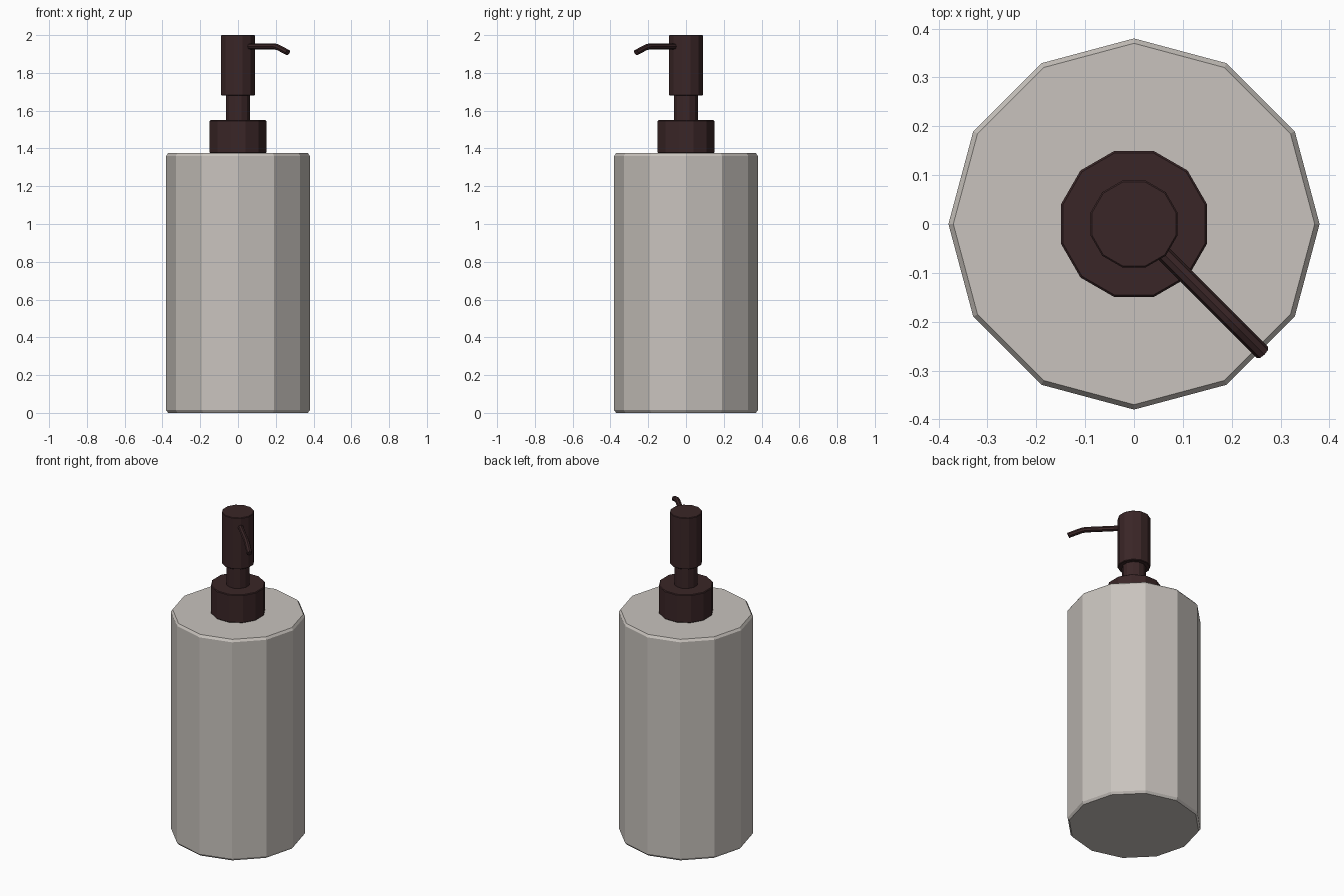
import bpy, bmesh, math
from mathutils import Vector

if "Cube" in bpy.data.objects:
    bpy.data.objects.remove(bpy.data.objects["Cube"])


def material(name, rgb):
    m = bpy.data.materials.new(name)
    m.diffuse_color = (*rgb, 1)
    m.use_nodes = True
    m.node_tree.nodes["Principled BSDF"].inputs["Base Color"].default_value = m.diffuse_color
    return m


STONE = material("warm grey ceramic", (0.58, 0.545, 0.51))
BRONZE = material("dark bronze", (0.042, 0.019, 0.020))


def finish(name, bm, mat):
    bmesh.ops.recalc_face_normals(bm, faces=bm.faces)
    me = bpy.data.meshes.new(name)
    bm.to_mesh(me)
    bm.free()
    me.materials.append(mat)
    ob = bpy.data.objects.new(name, me)
    bpy.context.collection.objects.link(ob)


def skin(bm, rings):
    # Join rings of points with quads and cap both ends
    vs = [[bm.verts.new(p) for p in r] for r in rings]
    n = len(vs[0])
    for a, b in zip(vs, vs[1:]):
        for i in range(n):
            j = (i + 1) % n
            bm.faces.new((a[i], a[j], b[j], b[i]))
    bm.faces.new(vs[0][::-1])
    bm.faces.new(vs[-1])


def prism(name, profile, mat, phase=0, n=12):
    bm = bmesh.new()
    ang = [phase + 2 * math.pi * i / n for i in range(n)]
    skin(bm, [[(r * math.cos(a), r * math.sin(a), z) for a in ang] for r, z in profile])
    finish(name, bm, mat)


def chamfered(r, z0, z1, c):
    return [(r - c, z0), (r, z0 + c), (r, z1 - c), (r - c, z1)]


# Bottle with chamfered rims
prism("bottle", [(0.37, 0), (0.38, 0.014), (0.38, 1.361), (0.37, 1.375)], STONE)

# Pump stack: flats face the axes
H = math.radians(15)
prism("collar", chamfered(0.155, 1.375, 1.55, 0.004), BRONZE, H)
prism("pump_neck", [(0.067, 1.54), (0.067, 1.69)], BRONZE, H)
prism("pump_head", chamfered(0.092, 1.68, 2.0, 0.003), BRONZE, H)

# Bent spout pointing diagonally to front right
out = Vector((1, -1, 0)).normalized()
side = Vector((1, 1, 0)).normalized()
up = Vector((0, 0, 1))
bm = bmesh.new()
rings = []
for d, z, tilt in [(0.07, 1.94, 0), (0.275, 1.94, 0), (0.30, 1.935, 0.25), (0.372, 1.908, 0.4)]:
    c = out * d + up * z
    u = up * math.cos(tilt) + out * math.sin(tilt)
    rings.append([c + 0.016 * (side * math.cos(k * math.pi / 4) + u * math.sin(k * math.pi / 4))
                  for k in range(8)])
skin(bm, rings)
finish("spout", bm, BRONZE)
